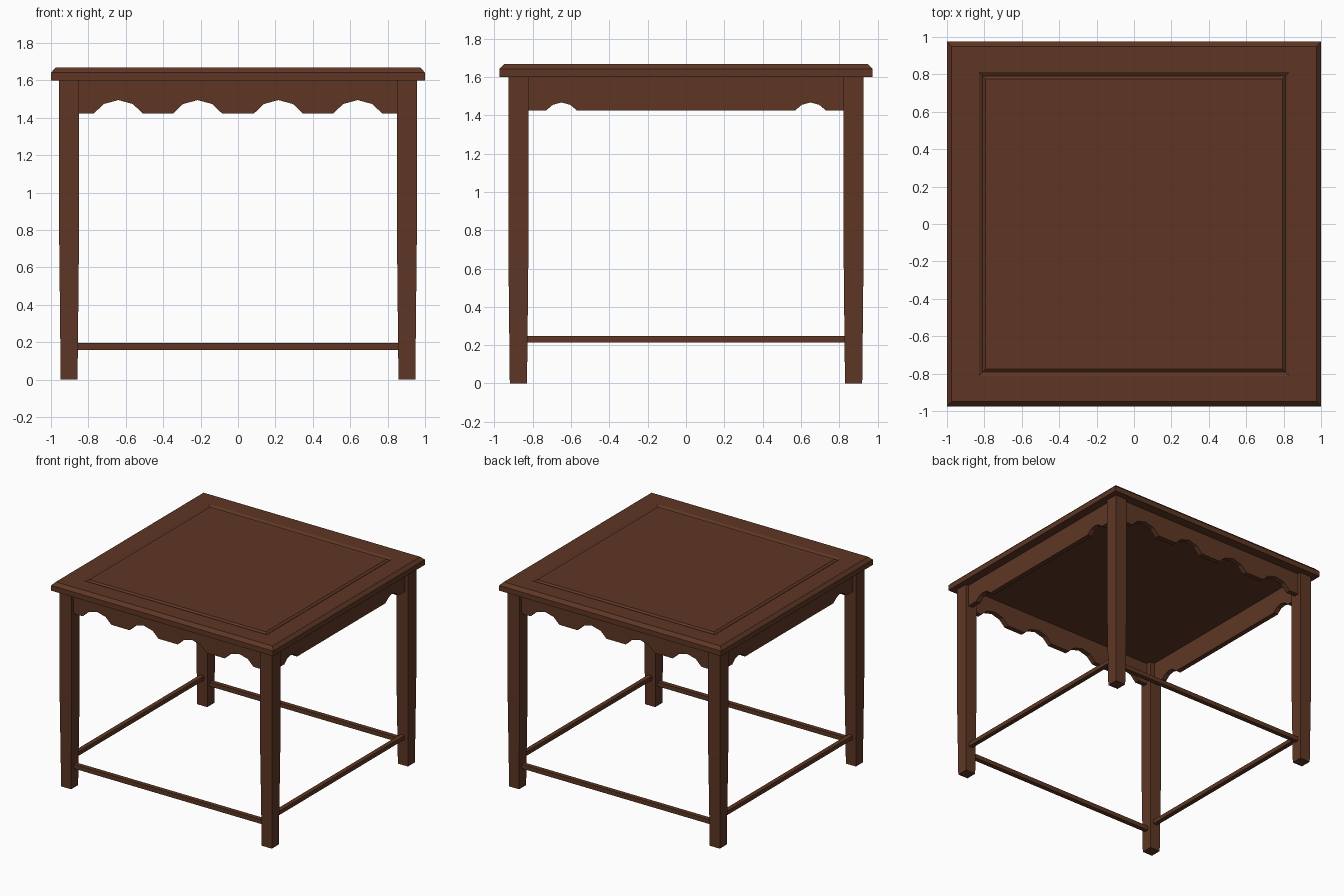
import bpy
import bmesh

cube = bpy.data.objects.get("Cube")
if cube:
    bpy.data.objects.remove(cube, do_unlink=True)

wood = bpy.data.materials.new("dark_brown_wood")
wood.use_nodes = True
colour = (0.112, 0.037, 0.018, 1)
wood.diffuse_color = colour
wood.node_tree.nodes["Principled BSDF"].inputs["Base Color"].default_value = colour


def add_object(name, bm):
    bmesh.ops.recalc_face_normals(bm, faces=bm.faces)
    mesh = bpy.data.meshes.new(name)
    bm.to_mesh(mesh)
    bm.free()
    mesh.materials.append(wood)
    obj = bpy.data.objects.new(name, mesh)
    bpy.context.collection.objects.link(obj)
    return obj


def loft(name, rings, cx=0, cy=0):
    """Stack rectangular rings (half x, half y, z) into a closed solid."""
    bm = bmesh.new()
    loops = [[bm.verts.new((cx + sx * hx, cy + sy * hy, z))
              for sx, sy in ((-1, -1), (1, -1), (1, 1), (-1, 1))]
             for hx, hy, z in rings]
    for low, high in zip(loops, loops[1:]):
        for i in range(4):
            j = (i + 1) % 4
            bm.faces.new((low[i], low[j], high[j], high[i]))
    bm.faces.new(loops[0])
    bm.faces.new(loops[-1])
    return add_object(name, bm)


def apron(name, half, centres, scallop, place):
    """Board with scallops cut from its lower edge; place maps (u, depth, z)."""
    bottom, top, thick = 1.424, 1.605, 0.04
    profile = [(-half, top), (-half, bottom)]
    profile += [(c + u, bottom + h) for c in centres for u, h in scallop]
    profile += [(half, bottom), (half, top)]
    bm = bmesh.new()
    front = [bm.verts.new(place(u, 0, z)) for u, z in profile]
    back = [bm.verts.new(place(u, thick, z)) for u, z in profile]
    bm.faces.new(front)
    bm.faces.new(back)
    for i in range(len(front)):
        j = (i + 1) % len(front)
        bm.faces.new((front[i], front[j], back[j], back[i]))
    return add_object(name, bm)


# Table top: bevelled rim, then a V groove around the centre panel
TOP = 1.668
loft("table_top", [
    (1, 0.975, 1.6), (1, 0.975, 1.642), (0.975, 0.95, TOP),
    (0.83, 0.812, TOP), (0.81, 0.792, TOP - 0.013), (0.795, 0.776, TOP)])

LEG_X, LEG_Y = 0.903, 0.875
for sy, depth_name in ((-1, "front"), (1, "back")):
    # Legs, tapering towards the foot
    for sx, side_name in ((-1, "right"), (1, "left")):
        loft(f"{depth_name}_{side_name}_leg",
             [(0.045, 0.045, 0), (0.053, 0.053, 0.75), (0.053, 0.053, 1.605)],
             sx * LEG_X, sy * LEG_Y)
    # Front and back aprons with four scallops, and low stretchers
    apron(f"{depth_name}_apron", 0.87, (-0.64, -0.216, 0.216, 0.64),
          ((-0.13, 0), (-0.078, 0.05), (0, 0.071), (0.078, 0.05), (0.13, 0)),
          lambda u, d, z: (u, sy * (0.9 - d), z))
    loft(f"{depth_name}_stretcher",
         [(0.88, 0.018, 0.16), (0.88, 0.018, 0.195)], 0, sy * LEG_Y)

for sx, side_name in ((-1, "right"), (1, "left")):
    # Side aprons with a scallop near each leg, and higher stretchers
    apron(f"{side_name}_apron", 0.84, (-0.65, 0.65),
          ((-0.082, 0), (-0.045, 0.031), (0, 0.043), (0.045, 0.031), (0.082, 0)),
          lambda u, d, z: (sx * (0.93 - d), u, z))
    loft(f"{side_name}_stretcher",
         [(0.018, 0.85, 0.214), (0.018, 0.85, 0.247)], sx * LEG_X, 0)
